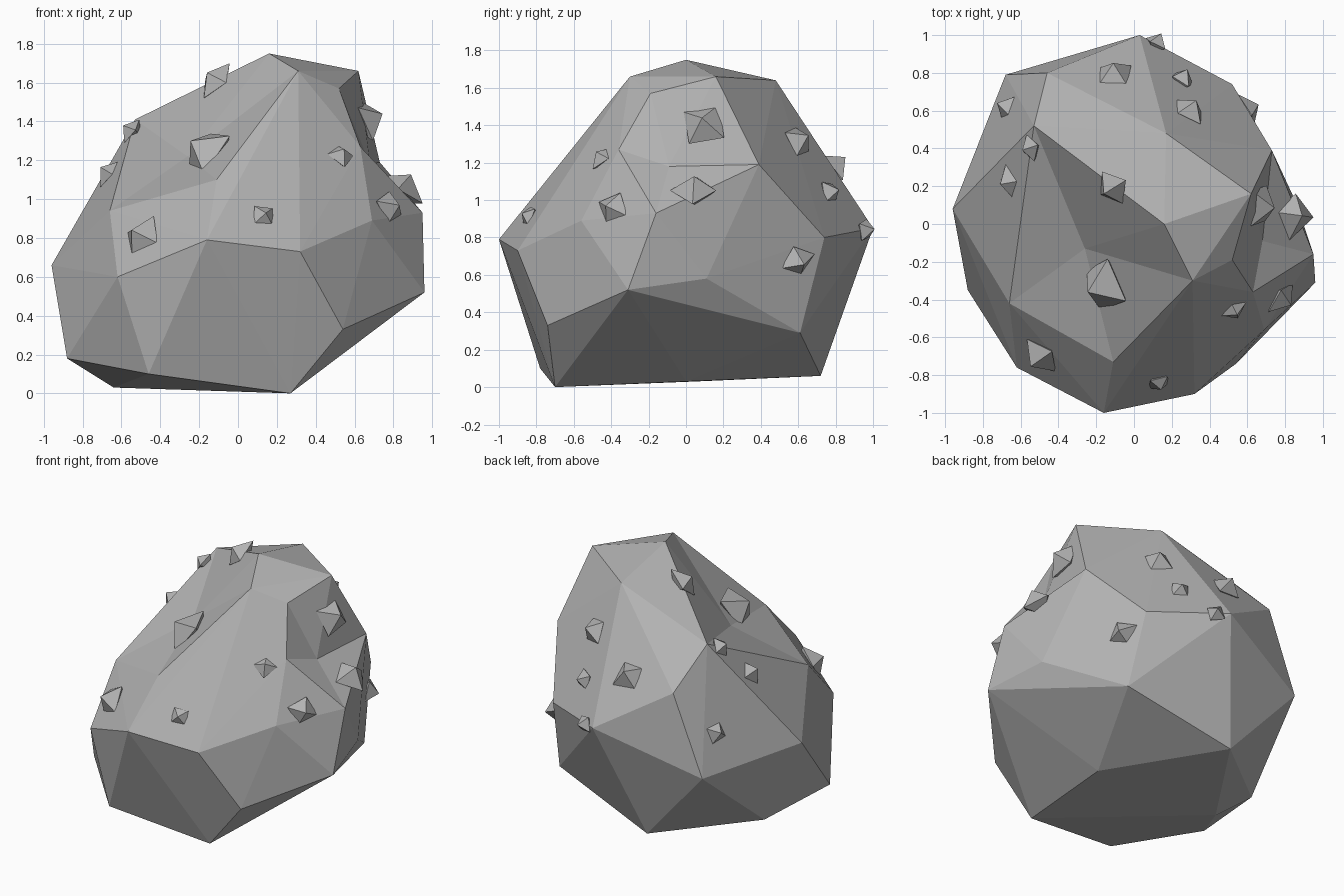
import bpy
import bmesh
import math
import random
from mathutils import Matrix, Vector
from mathutils.bvhtree import BVHTree

random.seed(4)

if "Cube" in bpy.data.objects:
    bpy.data.objects.remove(bpy.data.objects["Cube"], do_unlink=True)

# One stone grey for everything
stone = bpy.data.materials.new("stone_grey")
stone.use_nodes = True
grey = (0.45, 0.45, 0.45, 1)
stone.diffuse_color = grey
stone.node_tree.nodes["Principled BSDF"].inputs["Base Color"].default_value = grey

# Corners of the boulder
CORNERS = {
    # summit
    "peak": (.16, 0, 1.75),
    "peak_front": (.31, -.3, 1.66),
    "peak_left": (.62, .16, 1.66),
    "peak_back": (.17, .48, 1.64),
    "notch_top": (.52, -.19, 1.57),
    # shoulders
    "notch_front": (.63, -.36, 1.27),
    "notch_back": (.73, .39, 1.19),
    "notch_base": (.95, -.16, .93),
    "brow": (-.11, -.73, 1.1),
    "shoulder_right": (-.66, -.42, .94),
    "shoulder_back": (-.53, .52, 1.41),
    "back_ridge": (-.46, .8, 1.15),
    "cheek_left": (.69, -.56, .89),
    # waist
    "front_tip": (-.16, -1, .79),
    "front_left": (.32, -.9, .73),
    "front_right": (-.62, -.76, .6),
    "right_tip": (-.96, .08, .66),
    "back_right": (-.68, .79, .6),
    "back_tip": (.03, 1, .85),
    "back_left": (.52, .74, .8),
    "left_front": (.96, -.31, .52),
    "left_back": (.86, .11, .58),
    # underside
    "low_front_left": (.54, -.74, .33),
    "low_back_left": (.56, .61, .29),
    "low_right": (-.88, -.35, .18),
    "low_front_right": (-.46, -.78, .1),
    "low_back_right": (-.78, .24, .13),
    "foot_front": (.27, -.7, 0),
    "foot_back": (-.2, .72, .06),
    "foot_left": (.3, 0, .03),
    "foot_right": (-.64, .05, .03),
}


def dent(bm, corners, rim, centre):
    """Replace the faces inside a rim with a fan around a sunken point."""
    rim_verts = {corners[name] for name in rim}
    inside = [f for f in bm.faces if rim_verts.issuperset(f.verts)]
    if not inside:
        return
    border = [tuple(e.verts) for f in inside for e in f.edges
              if sum(other in inside for other in e.link_faces) == 1]
    bmesh.ops.delete(bm, geom=inside, context='FACES')
    middle = bm.verts.new(centre)
    for a, b in border:
        bm.faces.new((a, b, middle))


def make_object(name, bm):
    bmesh.ops.recalc_face_normals(bm, faces=bm.faces)
    mesh = bpy.data.meshes.new(name)
    bm.to_mesh(mesh)
    mesh.materials.append(stone)
    obj = bpy.data.objects.new(name, mesh)
    bpy.context.collection.objects.link(obj)
    return obj


# Boulder: wrapped corners with two sunken hollows
bm = bmesh.new()
corners = {name: bm.verts.new(co) for name, co in CORNERS.items()}
bmesh.ops.convex_hull(bm, input=list(bm.verts))
loose = [v for v in bm.verts if not v.link_faces]
dent(bm, corners, ("peak", "peak_front", "brow", "shoulder_right",
                   "shoulder_back"), (-.26, -.13, 1.22))
dent(bm, corners, ("peak_left", "notch_top", "notch_front", "notch_base",
                   "notch_back"), (.68, -.09, 1.18))
bmesh.ops.delete(bm, geom=loose, context='VERTS')
loose_edges = [e for e in bm.edges if not e.link_faces]
bmesh.ops.delete(bm, geom=loose_edges, context='EDGES')
make_object("boulder", bm)
surface = BVHTree.FromBMesh(bm)
bm.free()

# Shards: position near the surface, then width
SHARDS = [
    (-.49, -.69, .8, .25), (.13, -.83, .91, .14), (-.2, -.34, 1.28, .3),
    (.54, -.47, 1.24, .14), (.79, -.4, .96, .18), (.7, .09, 1.41, .26),
    (.84, .05, 1.05, .25), (.31, .62, 1.33, .2), (-.11, .85, 1.22, .22),
    (.26, .78, 1.05, .15), (.62, .61, .67, .18), (.12, .96, .84, .14),
    (-.13, .18, 1.62, .22), (-.55, .4, 1.35, .16), (-.66, .22, 1.13, .16),
    (-.7, .63, .87, .15),
]


def add_shard(index, spot, width):
    """Uneven eight-sided crystal half buried in the boulder."""
    point, normal, _, _ = surface.find_nearest(Vector(spot))
    bm = bmesh.new()
    for axis in range(3):
        for side in (-1, 1):
            tip = Vector((0, 0, 0))
            reach = .4 if axis == 2 else .55
            tip[axis] = side * width * reach * random.uniform(.8, 1.1)
            bm.verts.new(tip)
    bmesh.ops.convex_hull(bm, input=list(bm.verts))
    turn = normal.to_track_quat('Z', 'Y').to_matrix().to_4x4()
    spin = Matrix.Rotation(random.uniform(0, math.pi), 4, 'Z')
    tilt = Matrix.Rotation(random.uniform(-.25, .25), 4, 'X')
    bm.transform(Matrix.Translation(point) @ turn @ tilt @ spin)
    make_object(f"shard_{index}", bm)
    bm.free()


for index, (x, y, z, width) in enumerate(SHARDS, start=1):
    add_shard(index, (x, y, z), width)
